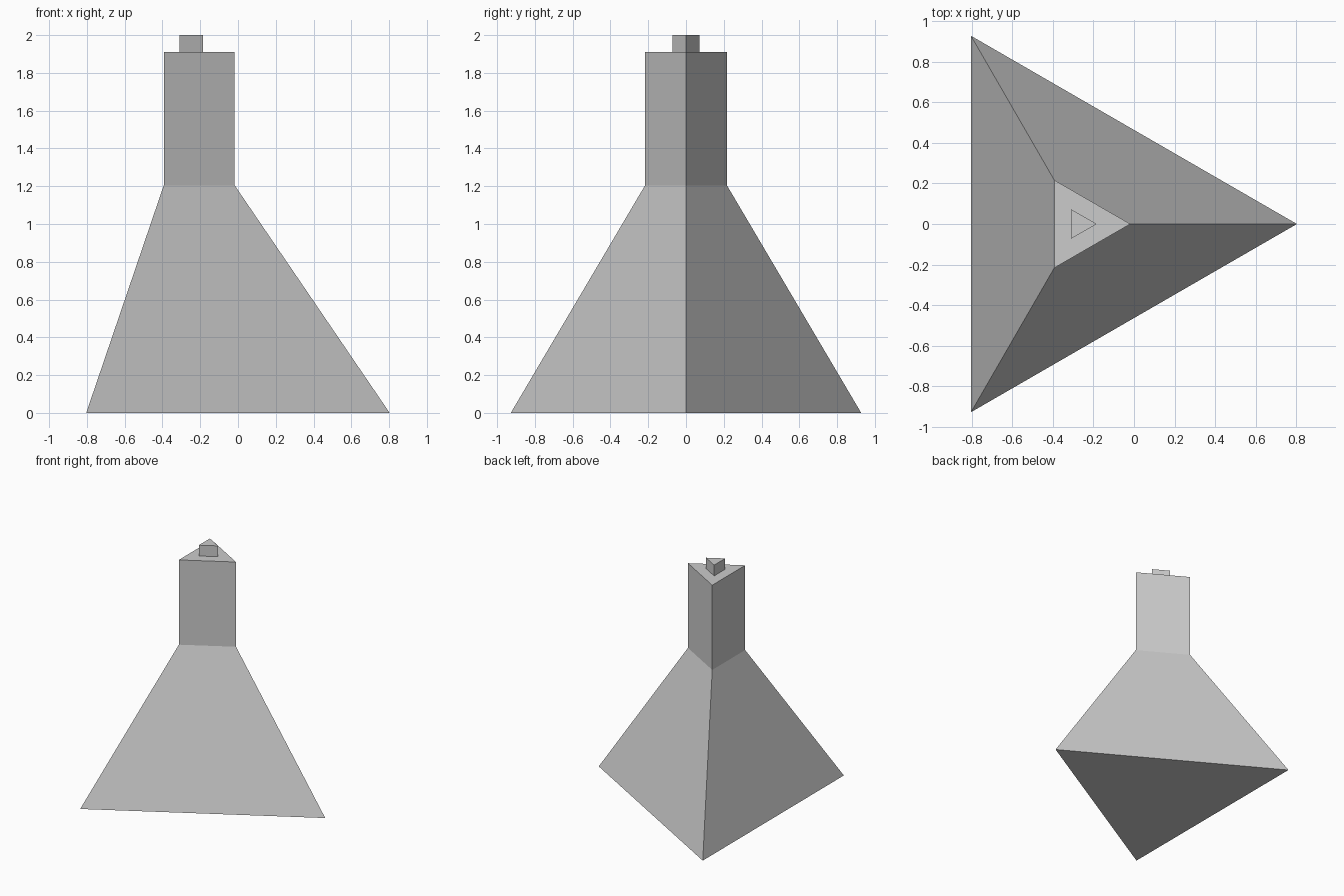
import bpy

if "Cube" in bpy.data.objects:
    bpy.data.objects.remove(bpy.data.objects["Cube"])

CENTRE_X = -0.268


def three_sided(name, r_bottom, r_top, z_levels):
    """Closed triangular frustum with one corner pointing along +x."""
    z0, z1 = z_levels
    bpy.ops.mesh.primitive_cone_add(
        vertices=3, radius1=r_bottom, radius2=r_top, depth=z1 - z0,
        location=(0, 0, 0))
    obj = bpy.context.object
    obj.name = name
    # Turn the mesh so the corner with the largest reach lies on +x
    import math
    from mathutils import Matrix
    v = obj.data.vertices[0].co
    obj.data.transform(Matrix.Rotation(-math.atan2(v.y, v.x), 4, 'Z'))
    obj.location = (CENTRE_X, 0, (z0 + z1) / 2)
    return obj


# Flared body, straight neck and small top peg
three_sided("flared_body", 1.071, 0.25, (0.0, 1.205))
three_sided("neck", 0.25, 0.25, (1.205, 1.91))
three_sided("top_peg", 0.084, 0.084, (1.91, 2.0))
